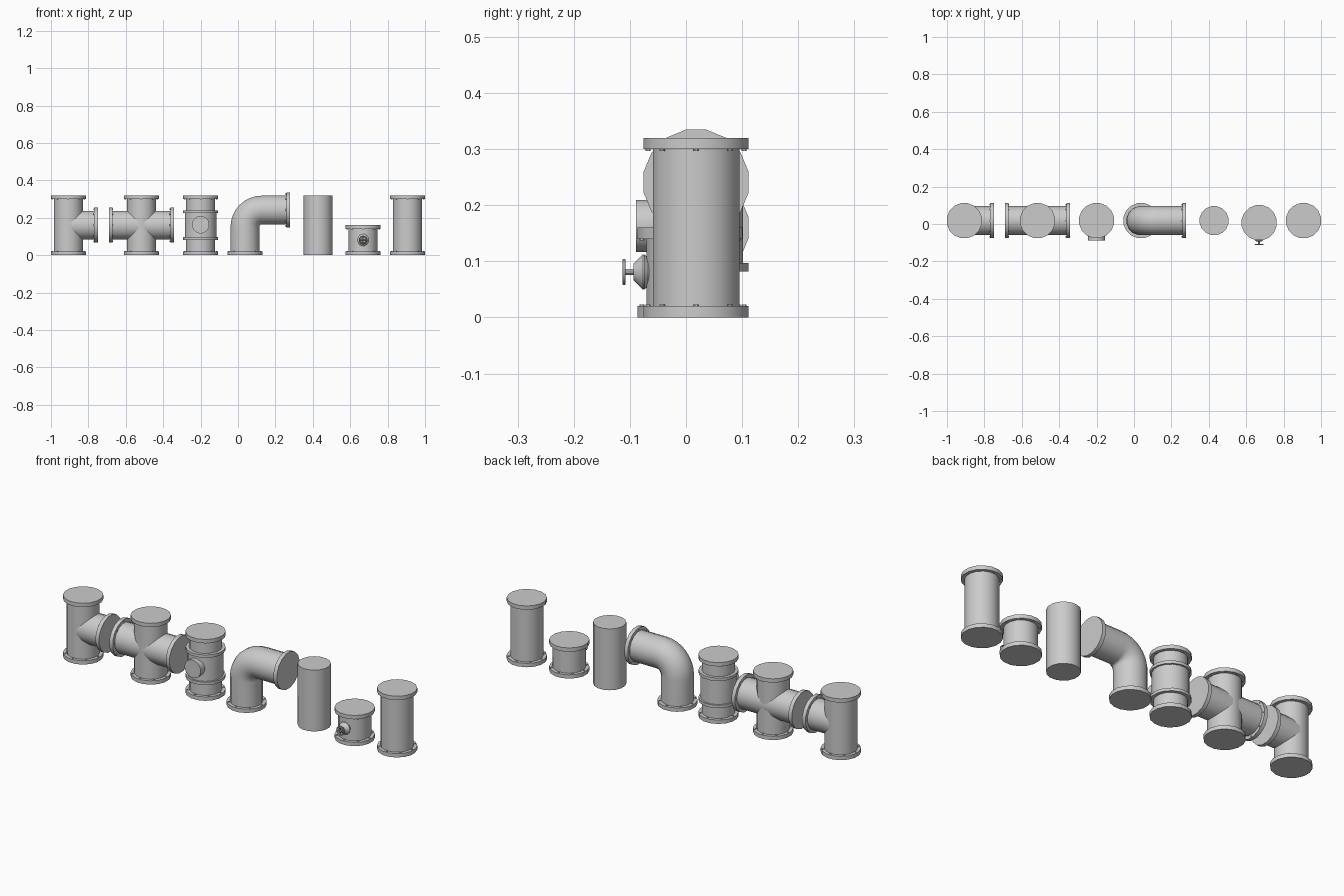
import bpy, bmesh
from math import cos, sin, pi
from mathutils import Vector, Matrix

if "Cube" in bpy.data.objects:
    bpy.data.objects.remove(bpy.data.objects["Cube"])

Y0 = 0.018          # shared depth axis of the fittings
R, FR, FT = 0.077, 0.0935, 0.02   # pipe radius, flange radius, flange thickness
X, Z = Vector((1, 0, 0)), Vector((0, 0, 1))
FRONT = Vector((0, -1, 0))


def frame(pos, d):
    return Matrix.Translation(pos) @ Vector(d).to_track_quat('Z', 'Y').to_matrix().to_4x4()


def add_rings(bm, rings, closed=False):
    """Skin a list of point rings, capping both ends unless closed."""
    vs = [[bm.verts.new(p) for p in ring] for ring in rings]
    n = len(vs[0])
    pairs = list(zip(vs, vs[1:])) + ([(vs[-1], vs[0])] if closed else [])
    for a, b in pairs:
        for i in range(n):
            j = (i + 1) % n
            bm.faces.new((a[i], a[j], b[j], b[i]))
    if not closed:
        bm.faces.new(vs[0][::-1])
        bm.faces.new(vs[-1])


def circle(mat, r, h=0, n=16):
    k = r / cos(pi / n)
    return [mat @ Vector((k * cos((i + .5) * 2 * pi / n), k * sin((i + .5) * 2 * pi / n), h))
            for i in range(n)]


def add_lathe(bm, mat, profile, n=16):
    add_rings(bm, [circle(mat, r, h, n) for r, h in profile])


def finish(name, bm):
    bmesh.ops.recalc_face_normals(bm, faces=bm.faces)
    me = bpy.data.meshes.new(name)
    bm.to_mesh(me)
    bm.free()
    ob = bpy.data.objects.new(name, me)
    bpy.context.collection.objects.link(ob)
    return ob


def lathe(name, pos, d, profile, n=16):
    bm = bmesh.new()
    add_lathe(bm, frame(pos, d), profile, n)
    return finish(name, bm)


def flange(name, pos, d):
    """Flange whose outer face is at pos; d points inward, where the bolts sit."""
    bm = bmesh.new()
    m = frame(pos, d)
    add_lathe(bm, m, [(FR, 0), (FR, FT)])
    for k in range(8):
        a = k * pi / 4
        off = Matrix.Translation((0.0855 * cos(a), 0.0855 * sin(a), 0))
        add_lathe(bm, m @ off, [(0.004, FT - 0.004), (0.004, FT + 0.003)], 6)
    return finish(name, bm)


def pipe(name, a, d, length, r=R):
    return lathe(name, a, d, [(r, 0.002), (r, length - 0.002)])


def flanged_pipe(name, x, h, y=Y0):
    p = Vector((x, y, 0))
    lathe(name + "_pipe", p, Z, [(R, 0.002), (R, h - 0.002)])
    flange(name + "_bottom_flange", p, Z)
    flange(name + "_top_flange", p + Z * h, -Z)


def branch(name, x, z, d, length):
    p = Vector((x, Y0, z))
    pipe(name + "_branch", p, d, length)
    flange(name + "_branch_flange", p + d * length, -d)


# Tee
flanged_pipe("tee", -0.907, 0.32)
branch("tee", -0.907, 0.16, X, 0.158)

# Cross
flanged_pipe("cross", -0.516, 0.32)
branch("cross_left", -0.516, 0.16, -X, 0.174)
branch("cross_right", -0.516, 0.16, X, 0.174)

# Inspection section with bands and front port
xi = -0.2
flanged_pipe("inspection", xi, 0.32)
lathe("inspection_sleeve", (xi, Y0, 0), Z,
      [(0.084, 0.09), (0.084, 0.232)])
for i, z in enumerate((0.082, 0.224)):
    lathe(f"inspection_band_{i}", (xi, Y0, z), Z, [(0.093, 0), (0.093, 0.015)])
lathe("inspection_port", (xi, Y0, 0.163), FRONT, [(0.046, 0.04), (0.046, 0.107)])

# Elbow
xe, ze, xend, br = 0.037, 0.241, 0.278, 0.09
path = [(Vector((xe, Y0, 0.002)), 0)]
for i in range(9):
    t = i / 8 * pi / 2
    path.append((Vector((xe + br - br * cos(t), Y0, ze - br + br * sin(t))), t))
path.append((Vector((xend - 0.002, Y0, ze)), pi / 2))
bm = bmesh.new()
add_rings(bm, [circle(Matrix.Translation(p) @ Matrix.Rotation(t, 4, 'Y'), R) for p, t in path])
finish("elbow_pipe", bm)
flange("elbow_bottom_flange", Vector((xe, Y0, 0)), Z)
flange("elbow_end_flange", Vector((xend, Y0, ze)), -X)

# Plain pipe
lathe("plain_pipe", (0.428, Y0, 0), Z, [(R, 0), (R, 0.32)])

# Short valve section
xv, yv, zv = 0.669, 0.007, 0.081
flanged_pipe("valve", xv, 0.16, yv)
vp = Vector((xv, 0, zv))
lathe("valve_bonnet", vp, FRONT,
      [(0.026, 0.04), (0.026, 0.068), (0.031, 0.074), (0.031, 0.077), (0.014, 0.094)])
lathe("valve_stem", vp, FRONT, [(0.005, 0.09), (0.005, 0.112)], 8)

# Handwheel: torus rim and spokes
wheel = frame(vp + FRONT * 0.1105, FRONT)
bm = bmesh.new()
rim = []
for i in range(16):
    m = wheel @ Matrix.Rotation(i * pi / 8, 4, 'Z') @ Matrix.Translation((0.021, 0, 0)) \
        @ Matrix.Rotation(pi / 2, 4, 'X')
    rim.append(circle(m, 0.0025, 0, 6))
add_rings(bm, rim, closed=True)
for k in range(4):
    m = wheel @ Matrix.Rotation(k * pi / 2, 4, 'Z') @ Matrix.Rotation(pi / 2, 4, 'Y')
    add_lathe(bm, m, [(0.002, 0), (0.002, 0.021)], 6)
finish("valve_handwheel", bm)

# Straight pipe
flanged_pipe("straight", 0.9065, 0.32)

# Smooth shading with sharp rims
for ob in bpy.context.scene.objects:
    ob.select_set(True)
    bpy.context.view_layer.objects.active = ob
bpy.ops.object.shade_smooth_by_angle(angle=pi / 6)
